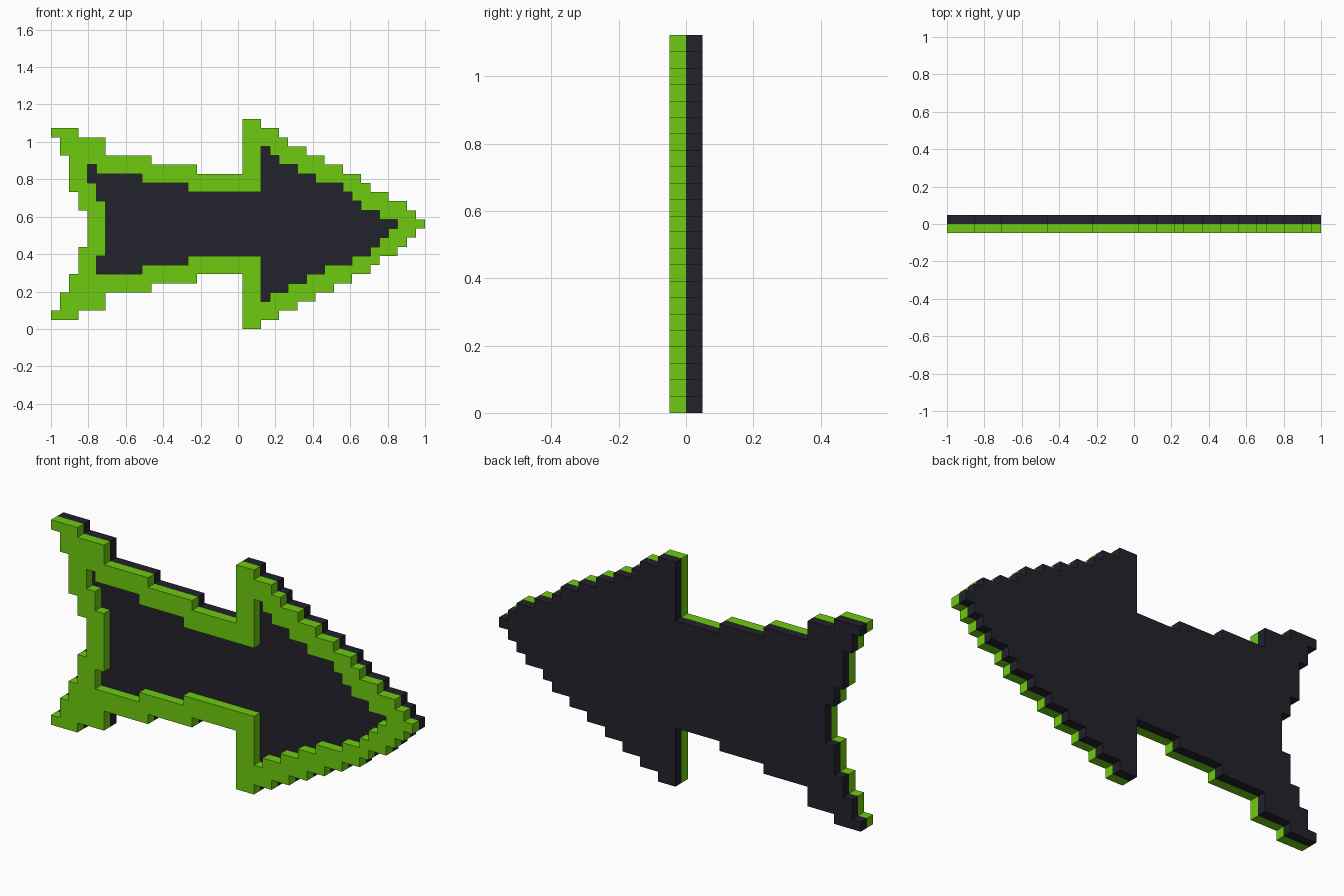
import bpy
import bmesh

if "Cube" in bpy.data.objects:
    bpy.data.objects.remove(bpy.data.objects["Cube"])

CELL = 2 / 41  # size of one pixel step


def material(name, color):
    m = bpy.data.materials.new(name)
    m.diffuse_color = (*color, 1)
    m.use_nodes = True
    m.node_tree.nodes["Principled BSDF"].inputs["Base Color"].default_value = m.diffuse_color
    return m


def walk(x, z, moves):
    """Stepped outline: moves alternate between a new x and a new z."""
    pts = [(x, z)]
    for i, v in enumerate(moves):
        x, z = (v, z) if i % 2 == 0 else (x, v)
        pts.append((x, z))
    return pts


def slab(name, loops, y0, y1, mat):
    """Fill the outline loops (later ones are holes) and extrude along y."""
    bm = bmesh.new()
    edges = []
    for pts in loops:
        vs = [bm.verts.new((x * CELL - 1, y0, z * CELL)) for x, z in pts]
        edges += [bm.edges.new((vs[i - 1], vs[i])) for i in range(len(vs))]
    bmesh.ops.triangle_fill(bm, use_beauty=True, edges=edges, normal=(0, -1, 0))
    ext = bmesh.ops.extrude_face_region(bm, geom=bm.faces[:], use_keep_orig=True)
    for v in ext["geom"]:
        if isinstance(v, bmesh.types.BMVert):
            v.co.y = y1
    bmesh.ops.recalc_face_normals(bm, faces=bm.faces[:])
    me = bpy.data.meshes.new(name)
    bm.to_mesh(me)
    bm.free()
    me.materials.append(mat)
    ob = bpy.data.objects.new(name, me)
    bpy.context.collection.objects.link(ob)


# Arrow silhouette, clockwise from the upper tail tip
outer = walk(0, 22, [
    3, 21, 6, 19, 11, 18, 16, 17, 21, 23,                                # tail, shaft top
    23, 22, 25, 21, 26, 20, 28, 19, 30, 18, 32, 17, 34, 16, 35, 15,      # head top
    37, 14, 39, 13, 40, 12, 41, 11, 40, 10, 39, 9, 38, 8, 36, 7,         # point
    35, 6, 33, 5, 31, 4, 29, 3, 27, 2, 25, 1, 23, 0,                     # head bottom
    21, 6, 16, 5, 11, 4, 6, 2, 3, 1,                                     # shaft bottom
    0, 2, 1, 4, 2, 6, 3, 9, 4, 13, 3, 15, 2, 19, 1, 21, 0])              # notch

# Opening inside the rim
inner = walk(4, 18, [
    5, 17, 10, 16, 15, 15, 23, 20,
    24, 19, 25, 18, 27, 17, 29, 16, 32, 15, 33, 14, 34, 13, 36, 12,
    38, 11, 37, 10, 36, 9, 35, 8, 33, 7, 30, 6, 28, 5, 26, 4, 24, 3,
    23, 8, 15, 7, 10, 6, 5, 8, 6, 14, 5, 16, 4])

green = material("lime green", (0.157, 0.597, 0.005))
dark = material("dark slate", (0.016, 0.016, 0.025))

slab("back_plate", [outer], 0, CELL, dark)
slab("raised_rim", [outer, inner], -CELL, 0, green)
